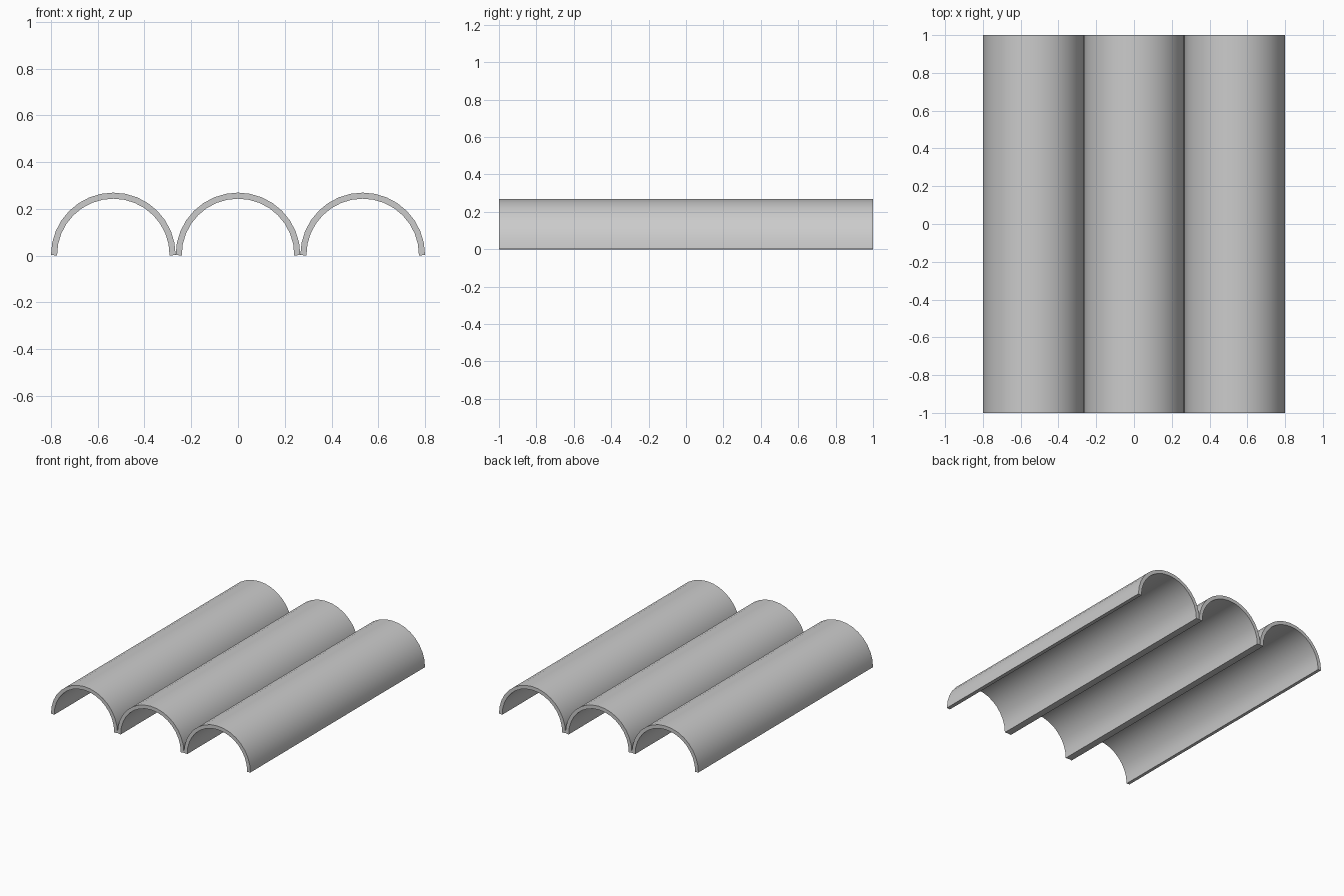
import bpy
import math

if "Cube" in bpy.data.objects:
    bpy.data.objects.remove(bpy.data.objects["Cube"])

RADIUS = 0.8 / 3      # outer radius, three tiles span 1.6 wide
WALL = 0.026
SEGMENTS = 16
TILT = WALL * math.sin(math.pi / SEGMENTS / 2)   # square-cut rims dip by this much


def arch_tile(name, cx):
    # Half-round channel: closed cross-section swept along y
    angles = [math.pi * i / SEGMENTS for i in range(SEGMENTS + 1)]
    outer = [(RADIUS * math.cos(a), RADIUS * math.sin(a) + TILT) for a in angles]
    inner = [((RADIUS - WALL) * math.cos(a), (RADIUS - WALL) * math.sin(a) + TILT) for a in angles]
    # Rims are cut square to the end facets, so the inner edge is lowest
    inner[0] = (RADIUS - WALL, 0)
    inner[-1] = (WALL - RADIUS, 0)
    n = SEGMENTS + 1
    verts = [(x, y, z) for y in (-1, 1) for x, z in outer + inner]
    m = 2 * n
    faces = []
    for i in range(SEGMENTS):
        o, k = i, n + i
        faces.append((o, o + 1, o + 1 + m, o + m))          # outside
        faces.append((k + 1, k, k + m, k + 1 + m))          # inside
        faces.append((o, k, k + 1, o + 1))                  # front end
        faces.append((o + 1 + m, k + 1 + m, k + m, o + m))  # back end
    faces.append((n, 0, m, n + m))                          # right rim
    faces.append((n - 1, m - 1, 2 * m - 1, m + n - 1))      # left rim
    mesh = bpy.data.meshes.new(name)
    mesh.from_pydata(verts, [], faces)
    obj = bpy.data.objects.new(name, mesh)
    obj.location.x = cx
    bpy.context.collection.objects.link(obj)

    # Consistent outward normals, smooth curve with crisp rims
    import bmesh
    bm = bmesh.new()
    bm.from_mesh(mesh)
    bmesh.ops.recalc_face_normals(bm, faces=bm.faces)
    bm.to_mesh(mesh)
    bm.free()
    bpy.ops.object.select_all(action='DESELECT')
    obj.select_set(True)
    bpy.context.view_layer.objects.active = obj
    bpy.ops.object.shade_smooth_by_angle(angle=math.radians(30))


# Three tiles side by side
for label, step in (("left", -1), ("middle", 0), ("right", 1)):
    arch_tile(label + "_roof_tile", step * 2 * RADIUS)
